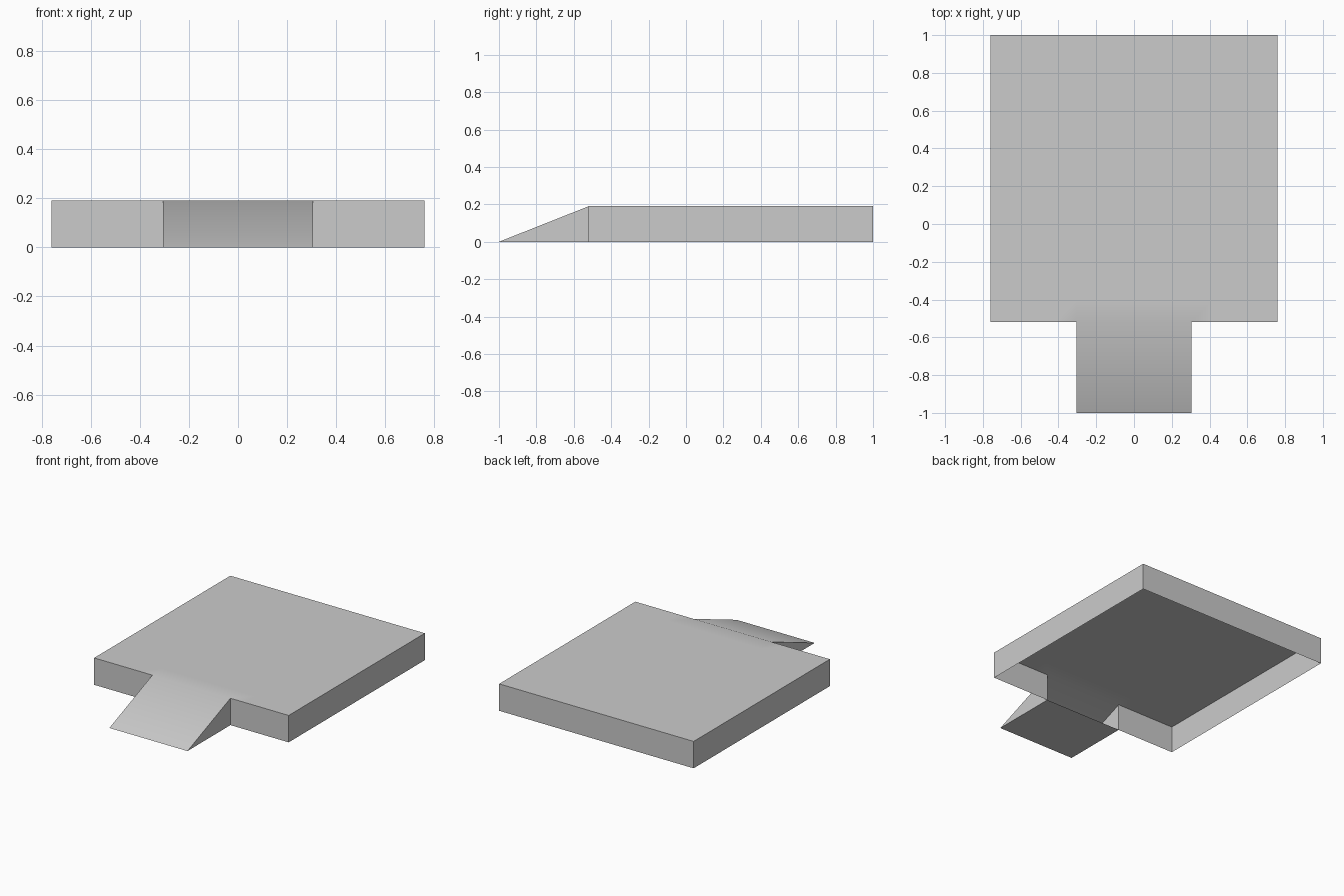
import bpy, bmesh, math

if "Cube" in bpy.data.objects:
    bpy.data.objects.remove(bpy.data.objects["Cube"])

HALF_W, RAMP_W, HEIGHT = 0.76, 0.305, 0.19
FRONT, BACK, TIP = -0.52, 1.0, -1.0

bm = bmesh.new()


def quad(*pts):
    bm.faces.new([bm.verts.new(p) for p in pts])


# Deck top: narrow strips near the hinge keep the soft shading local
xs = [-HALF_W, -0.42, -RAMP_W, RAMP_W, 0.42, HALF_W]
ys = [FRONT, -0.4, BACK]
for x0, x1 in zip(xs, xs[1:]):
    for y0, y1 in zip(ys, ys[1:]):
        quad((x0, y0, HEIGHT), (x1, y0, HEIGHT), (x1, y1, HEIGHT), (x0, y1, HEIGHT))

# Thin skirt walls around the deck, open underneath and behind the ramp
rim = ([(x, FRONT) for x in xs] + [(HALF_W, y) for y in ys[1:]]
       + [(x, BACK) for x in xs[-2::-1]] + [(-HALF_W, y) for y in ys[-2::-1]])
for a, b in zip(rim, rim[1:]):
    if a == (-RAMP_W, FRONT) and b == (RAMP_W, FRONT):
        continue
    quad((*a, 0), (*b, 0), (*b, HEIGHT), (*a, HEIGHT))

# Ramp: slope, underside and two side triangles
r = RAMP_W
quad((-r, TIP, 0), (r, TIP, 0), (r, FRONT, HEIGHT), (-r, FRONT, HEIGHT))
quad((-r, TIP, 0), (-r, FRONT, 0), (r, FRONT, 0), (r, TIP, 0))
quad((r, TIP, 0), (r, FRONT, 0), (r, FRONT, HEIGHT))
quad((-r, TIP, 0), (-r, FRONT, HEIGHT), (-r, FRONT, 0))

bmesh.ops.remove_doubles(bm, verts=bm.verts[:], dist=0.0001)
# Crisp edges everywhere except the gentle hinge between ramp and deck
for f in bm.faces:
    f.smooth = True
for e in bm.edges:
    e.smooth = len(e.link_faces) == 2 and (
        e.link_faces[0].normal.angle(e.link_faces[1].normal, 0) < math.radians(30)
        if all(f.normal.length > 0 for f in e.link_faces) else False)
bm.normal_update()
for e in bm.edges:
    if len(e.link_faces) == 2:
        e.smooth = e.calc_face_angle() < math.radians(30)
    # the ramp's sharp front tip stays crisp
    if all(abs(v.co.y - TIP) < 0.001 for v in e.verts):
        e.smooth = False

mesh = bpy.data.meshes.new("ramped_platform")
bm.to_mesh(mesh)
bm.free()
platform = bpy.data.objects.new("ramped_platform", mesh)
bpy.context.collection.objects.link(platform)
